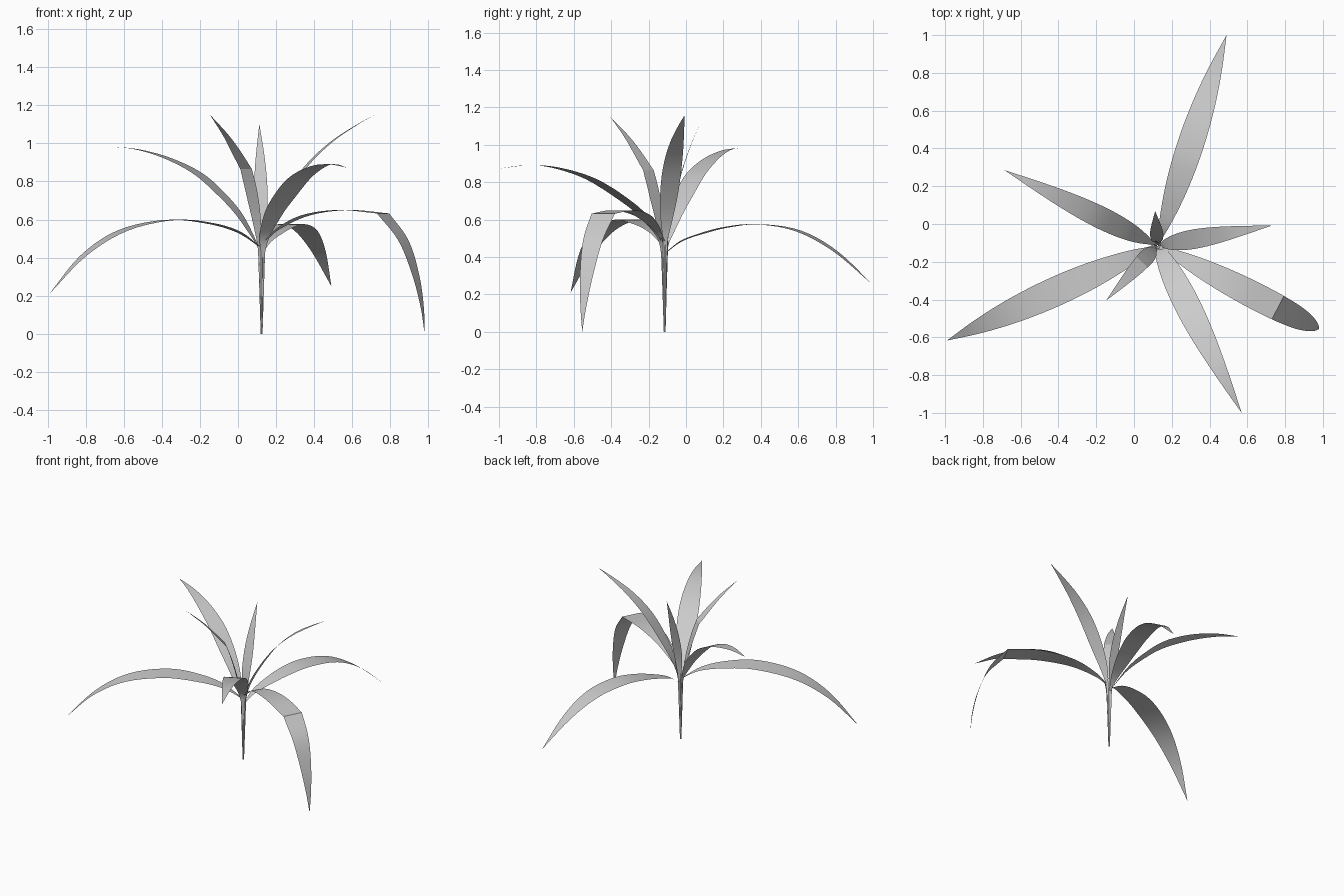
import bpy, bmesh, math
from mathutils import Vector

if "Cube" in bpy.data.objects:
    bpy.data.objects.remove(bpy.data.objects["Cube"], do_unlink=True)

leaf_grey = bpy.data.materials.new("leaf_grey")
leaf_grey.use_nodes = True
colour = (0.6, 0.6, 0.6, 1)
leaf_grey.diffuse_color = colour
leaf_grey.node_tree.nodes["Principled BSDF"].inputs["Base Color"].default_value = colour

CENTRE = Vector((0.124, -0.114, 0))
STEPS = 5


def spline(points):
    """Smooth curve through the points."""
    pts = [2 * points[0] - points[1], *points, 2 * points[-1] - points[-2]]
    out = []
    for a, b, c, d in zip(pts, pts[1:], pts[2:], pts[3:]):
        for i in range(STEPS):
            t = i / STEPS
            out.append(0.5 * (2 * b + (c - a) * t + (2 * a - 5 * b + 4 * c - d) * t ** 2
                              + (3 * b - a - 3 * c + d) * t ** 3))
    return out + [points[-1]]


def make_leaf(name, tip, width, crown, profile, crease=None):
    """Ribbon leaf: straight stalk to the crown, then out to the tip along a (reach, height) profile."""
    out = Vector((tip[0], tip[1], 0)) - CENTRE
    reach = out.length
    out.normalize()
    side = Vector((-out.y, out.x, 0))
    stalk_top = Vector((0.014, crown))
    pts = [stalk_top] + [Vector((r * reach, z)) for r, z in profile]

    # a creased leaf is two smooth curves meeting at the fold
    path, fold = [Vector((0.003, 0))], None
    if crease is None:
        path += spline(pts)
    else:
        path += spline(pts[:crease + 2])
        fold = len(path) - 1
        path += spline(pts[crease + 1:])[1:]

    lengths = [0]
    for a, b in zip(path, path[1:]):
        lengths.append(lengths[-1] + (b - a).length)
    start = lengths[1]
    blade = lengths[-1] - start

    bm = bmesh.new()
    previous = None
    for i, (p, s) in enumerate(zip(path, lengths)):
        t = min(1, max(0, (s - start) / blade))
        stalk = 0.008 + 0.016 * min(1, s / start)
        w = max(stalk * min(1, (1 - t) * 5), width * math.sin(math.pi * t ** 0.85))
        mid = CENTRE + out * p.x + Vector((0, 0, p.y))
        if i == len(path) - 1:
            row = [bm.verts.new(mid)]
        else:
            row = [bm.verts.new(mid - side * w / 2), bm.verts.new(mid + side * w / 2)]
        if previous:
            face = bm.faces.new([previous[1], previous[0], *row])
            face.smooth = True
        previous = row
        if i in (1, fold):
            bm.edges.get(row).smooth = False
    mesh = bpy.data.meshes.new(name)
    bm.to_mesh(mesh)
    bm.free()
    mesh.materials.append(leaf_grey)
    bpy.context.collection.objects.link(bpy.data.objects.new(name, mesh))


# Low arching leaves
make_leaf("back_arching_leaf", (0.49, 1.0), 0.14, 0.43,
          [(0.08, 0.485), (0.17, 0.523), (0.3, 0.56), (0.45, 0.575), (0.64, 0.54),
           (0.82, 0.43), (1, 0.25)])
make_leaf("right_arching_leaf", (-0.99, -0.617), 0.155, 0.46,
          [(0.11, 0.535), (0.245, 0.58), (0.43, 0.598), (0.655, 0.542), (0.84, 0.41), (1, 0.21)])
make_leaf("left_folded_leaf", (0.98, -0.555), 0.143, 0.48,
          [(0.1, 0.55), (0.27, 0.622), (0.5, 0.65), (0.745, 0.632),
           (0.87, 0.49), (0.945, 0.31), (0.985, 0.14), (1, 0)], crease=3)

# Raised spreading leaves
make_leaf("front_raised_leaf", (0.57, -1.0), 0.137, 0.39,
          [(0.03, 0.5), (0.11, 0.6), (0.22, 0.69), (0.44, 0.815), (0.66, 0.878),
           (0.83, 0.89), (1, 0.873)])
make_leaf("back_right_raised_leaf", (-0.685, 0.285), 0.118, 0.45,
          [(0.14, 0.62), (0.27, 0.74), (0.42, 0.845), (0.62, 0.925), (0.82, 0.97), (1, 0.983)])
make_leaf("left_raised_leaf", (0.73, -0.008), 0.103, 0.45,
          [(0.07, 0.56), (0.18, 0.695), (0.38, 0.875), (0.6, 1.005), (0.82, 1.095), (1, 1.157)])

# Upright inner leaves
make_leaf("front_upright_leaf", (-0.147, -0.405), 0.085, 0.43,
          [(0.1, 0.6), (0.2, 0.75), (0.3, 0.865), (0.65, 1.025), (1, 1.15)], crease=2)
make_leaf("back_upright_leaf", (0.112, 0.068), 0.07, 0.43,
          [(0.15, 0.6), (0.38, 0.78), (0.67, 0.95), (1, 1.1)])
